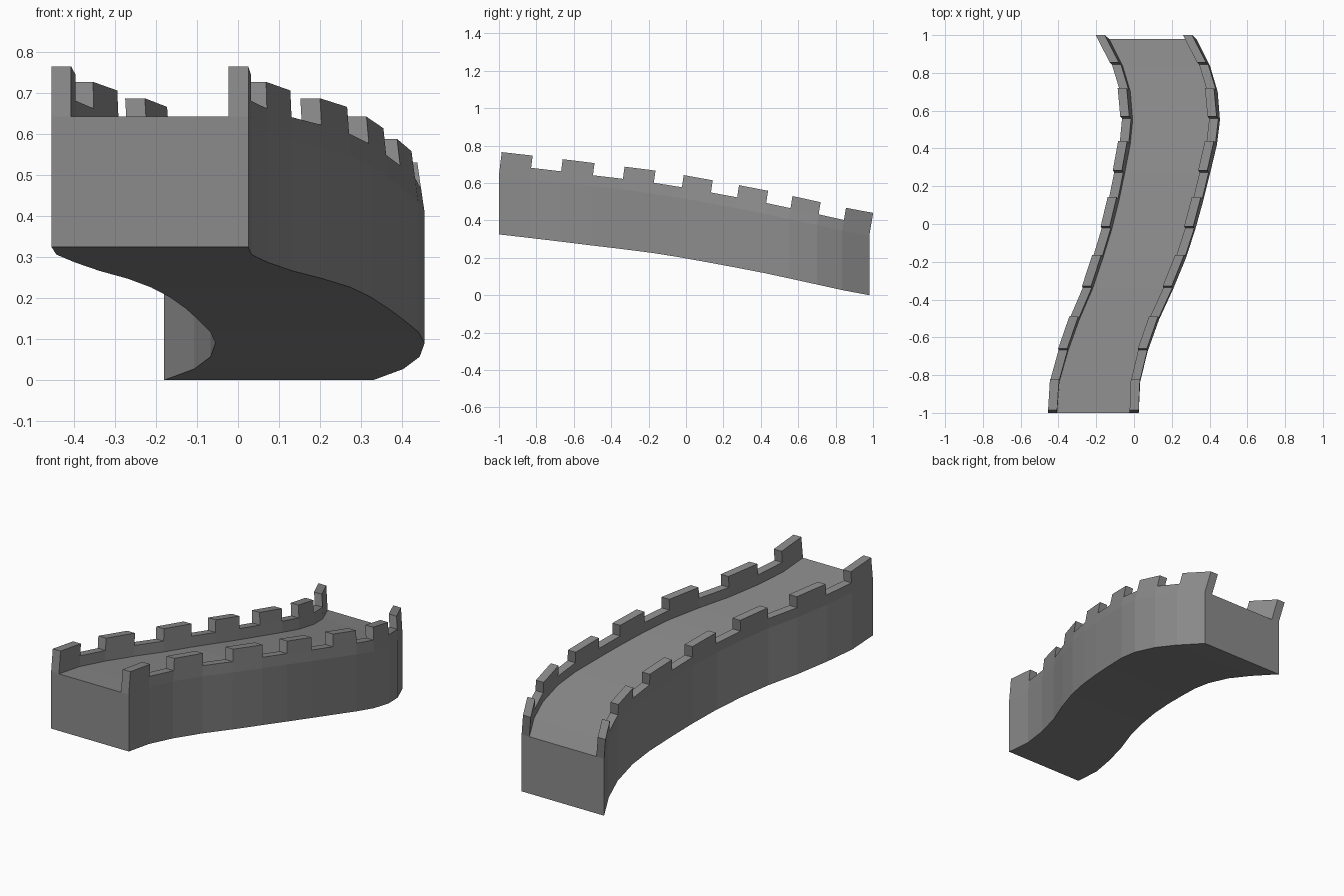
import bpy

if "Cube" in bpy.data.objects:
    bpy.data.objects.remove(bpy.data.objects["Cube"])

# Stations along the wall: y, left edge x, width, base height
STATIONS = [
    (-1.00, -.455, .480, .325), (-.835, -.443, .476, .306), (-.675, -.398, .470, .287),
    (-.505, -.337, .470, .266), (-.345, -.268, .475, .247), (-.18, -.212, .487, .226),
    (-.03, -.166, .490, .202), (.125, -.127, .494, .174), (.265, -.098, .500, .148),
    (.42, -.068, .507, .118), (.55, -.055, .510, .090), (.70, -.067, .510, .057),
    (.835, -.107, .510, .027), (.98, -.18, .510, 0.0)]
FLOOR, RAIL, MERLON, THICK = .318, .375, .44, .048

stone = bpy.data.materials.new("grey stone")
stone.diffuse_color = (.26, .26, .26, 1)
stone.use_nodes = True
stone.node_tree.nodes["Principled BSDF"].inputs["Base Color"].default_value = stone.diffuse_color


def point(i, side, inset, h):
    """Point on a station; everything above the floor leans with the slope."""
    y, left, w, z = STATIONS[i]
    t = i / (len(STATIONS) - 1)
    up = max(0, h - FLOOR)
    x = left + inset if side == 0 else left + w - inset
    return (x - .19 * t * up, y + (.12 + .05 * t) * up, z + h)


def make(name, verts, faces):
    me = bpy.data.meshes.new(name)
    me.from_pydata(verts, [], faces)
    me.materials.append(stone)
    ob = bpy.data.objects.new(name, me)
    bpy.context.collection.objects.link(ob)
    return ob


# Wall body: U-shaped section swept along the stations
SECTION = [(0, 0, 0), (1, 0, 0), (1, 0, FLOOR), (1, 0, RAIL), (1, THICK, RAIL),
           (1, THICK, FLOOR), (0, THICK, FLOOR), (0, THICK, RAIL), (0, 0, RAIL), (0, 0, FLOOR)]
n, m = len(SECTION), len(STATIONS)
verts = [point(i, *p) for i in range(m) for p in SECTION]
faces = [(i * n + j, i * n + (j + 1) % n, (i + 1) * n + (j + 1) % n, (i + 1) * n + j)
         for i in range(m - 1) for j in range(n)]
faces = [f[::-1] for f in faces]
for k, flip in ((0, False), ((m - 1) * n, True)):
    for cap in ((0, 1, 2, 5, 6, 9), (2, 3, 4, 5), (6, 7, 8, 9)):
        f = [k + c for c in cap]
        faces.append(f[::-1] if flip else f)
make("wall_and_walkway", verts, faces)

# Merlons on every other segment of both parapets
for side, label in ((0, "left"), (1, "right")):
    verts, faces = [], []
    for s in range(0, m - 1, 2):
        b = len(verts)
        for i in (s, s + 1):
            for inset, h in ((0, RAIL), (THICK, RAIL), (THICK, MERLON), (0, MERLON)):
                verts.append(point(i, side, inset, h))
        quads = [(0, 1, 2, 3), (7, 6, 5, 4), (1, 5, 6, 2), (2, 6, 7, 3), (3, 7, 4, 0)]
        for q in quads:
            q = q if side == 0 else q[::-1]
            faces.append([b + v for v in q])
    make(label + "_merlons", verts, faces)
